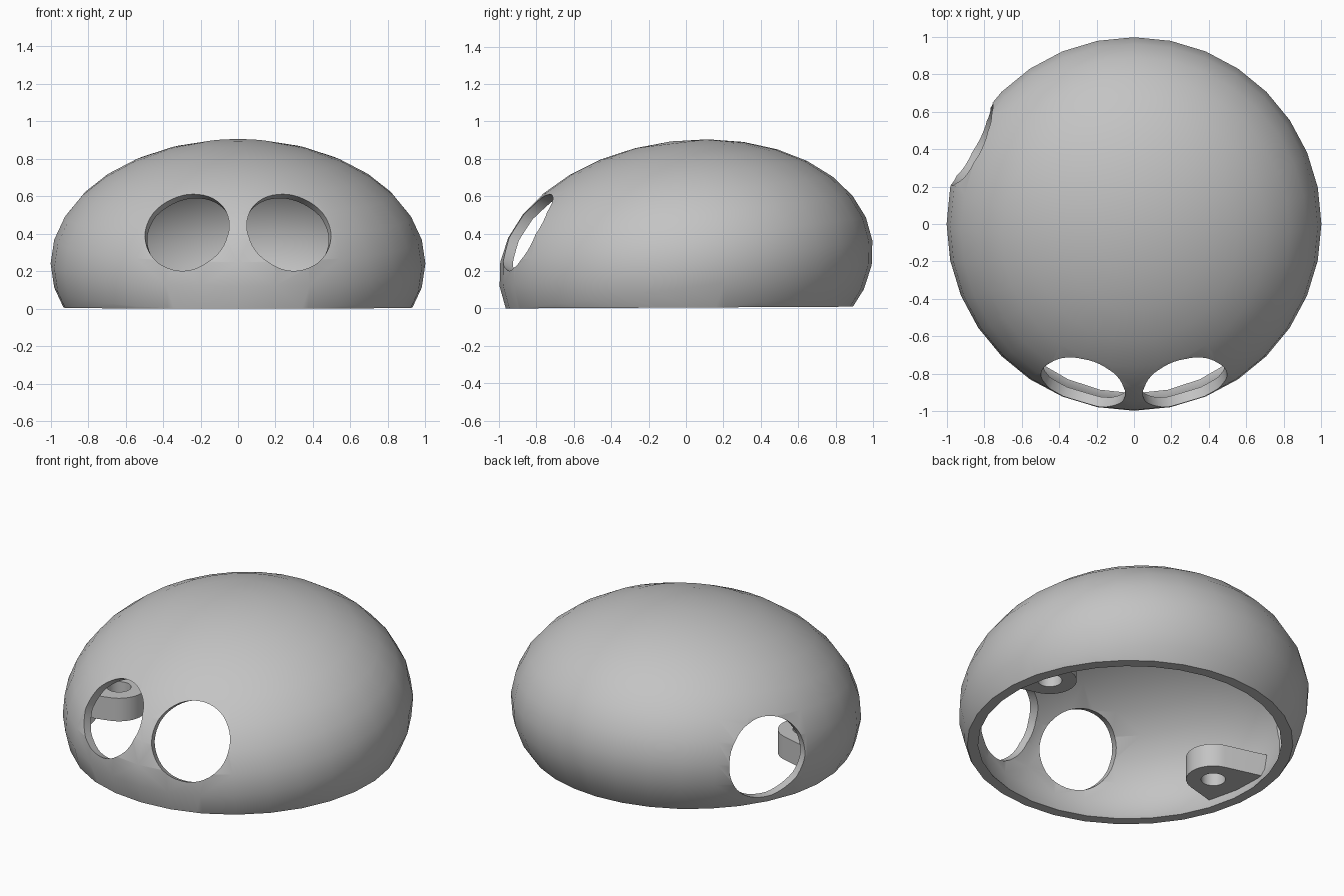
import bpy
import bmesh
from math import radians, cos, sin, pi
from mathutils import Matrix, Vector

old = bpy.data.objects.get("Cube")
if old:
    bpy.data.objects.remove(old, do_unlink=True)

GREY = (0.55, 0.55, 0.55, 1.0)
mat = bpy.data.materials.new("plain grey")
mat.use_nodes = True
mat.diffuse_color = GREY
mat.node_tree.nodes["Principled BSDF"].inputs["Base Color"].default_value = GREY

WALL = 0.055
CENTRE = Vector((0, 0, 0.24))
TILT = Matrix.Rotation(radians(7), 4, 'X')


def finish(name, bm):
    mesh = bpy.data.meshes.new(name)
    bmesh.ops.recalc_face_normals(bm, faces=bm.faces)
    bm.to_mesh(mesh)
    bm.free()
    mesh.materials.append(mat)
    obj = bpy.data.objects.new(name, mesh)
    bpy.context.collection.objects.link(obj)
    return obj


def ellipsoid(name, inset):
    """Tilted flattened sphere, shrunk by inset."""
    bm = bmesh.new()
    bmesh.ops.create_uvsphere(bm, u_segments=32, v_segments=16, radius=1)
    size = Matrix.Diagonal((1 - inset, 1.004 - inset, 0.658 - inset, 1))
    bm.transform(Matrix.Translation(CENTRE) @ TILT @ size)
    return finish(name, bm)


def cylinder(name, centre, axis, radius, depth, sides=48):
    bm = bmesh.new()
    turn = Vector(axis).to_track_quat('Z', 'Y').to_matrix().to_4x4()
    bmesh.ops.create_cone(bm, cap_ends=True, segments=sides, radius1=radius,
                          radius2=radius, depth=depth,
                          matrix=Matrix.Translation(centre) @ turn)
    return finish(name, bm)


def boolean(obj, tool, operation='DIFFERENCE'):
    """Apply the tool to the object, then remove the tool."""
    tool.hide_render = True
    mod = obj.modifiers.new("cut", 'BOOLEAN')
    mod.operation = operation
    mod.solver = 'EXACT'
    mod.object = tool
    bpy.context.view_layer.objects.active = obj
    bpy.ops.object.modifier_apply(modifier=mod.name)
    bpy.data.objects.remove(tool, do_unlink=True)


def smooth(obj):
    bpy.ops.object.select_all(action='DESELECT')
    obj.select_set(True)
    bpy.context.view_layer.objects.active = obj
    bpy.ops.object.shade_smooth_by_angle(angle=radians(30))


def direction(azimuth, elevation):
    a, e = radians(azimuth), radians(elevation)
    return Vector((cos(a) * cos(e), sin(a) * cos(e), sin(e)))


# Hollow dome, open underneath
shell = ellipsoid("dome_shell", 0)
boolean(shell, ellipsoid("cavity_cutter", WALL))
bm = bmesh.new()
bmesh.ops.create_cube(bm, size=3)
bm.transform(Matrix.Translation((0, 0, 0.005)) @ Matrix.Rotation(0.005, 4, 'X')
             @ Matrix.Translation((0, 0, -1.5)))
boolean(shell, finish("base_cutter", bm))

# Two front openings and one opening in the rear right wall
for side in (-1, 1):
    axis = direction(-90 + side * 14, 22)
    boolean(shell, cylinder("front_cutter", Vector((side * 0.275, -0.87, 0.42)),
                            axis, 0.232, 0.7))
boolean(shell, cylinder("side_cutter", Vector((-0.87, 0.43, 0.3)),
                        direction(153, 4), 0.245, 0.6))
smooth(shell)


# Inner mounting tabs: rounded nose flaring out to the wall, with a screw hole
def tab(name, side, y, low=0.08, high=0.225):
    hole = Vector((side * 0.72, y, 0))
    outline = [hole + 0.155 * Vector((-side * cos(t), sin(t), 0))
               for t in (radians(a) for a in range(-75, 76, 10))]
    outline += [Vector((side * 0.98, y + 0.23, 0)),
                Vector((side * 0.98, y - 0.23, 0))]
    bm = bmesh.new()
    face = bm.faces.new([bm.verts.new(p + Vector((0, 0, low))) for p in outline])
    top = bmesh.ops.extrude_face_region(bm, geom=[face])["geom"]
    bmesh.ops.translate(bm, vec=(0, 0, high - low),
                        verts=[v for v in top if isinstance(v, bmesh.types.BMVert)])
    obj = finish(name, bm)
    boolean(obj, cylinder("screw_cutter", hole + Vector((0, 0, low)),
                          (0, 0, 1), 0.07, 0.6, 32))
    boolean(obj, ellipsoid("wall_trim", WALL * 0.6), 'INTERSECT')
    smooth(obj)


tab("left_mounting_tab", 1, 0.11)
tab("right_mounting_tab", -1, -0.155)
